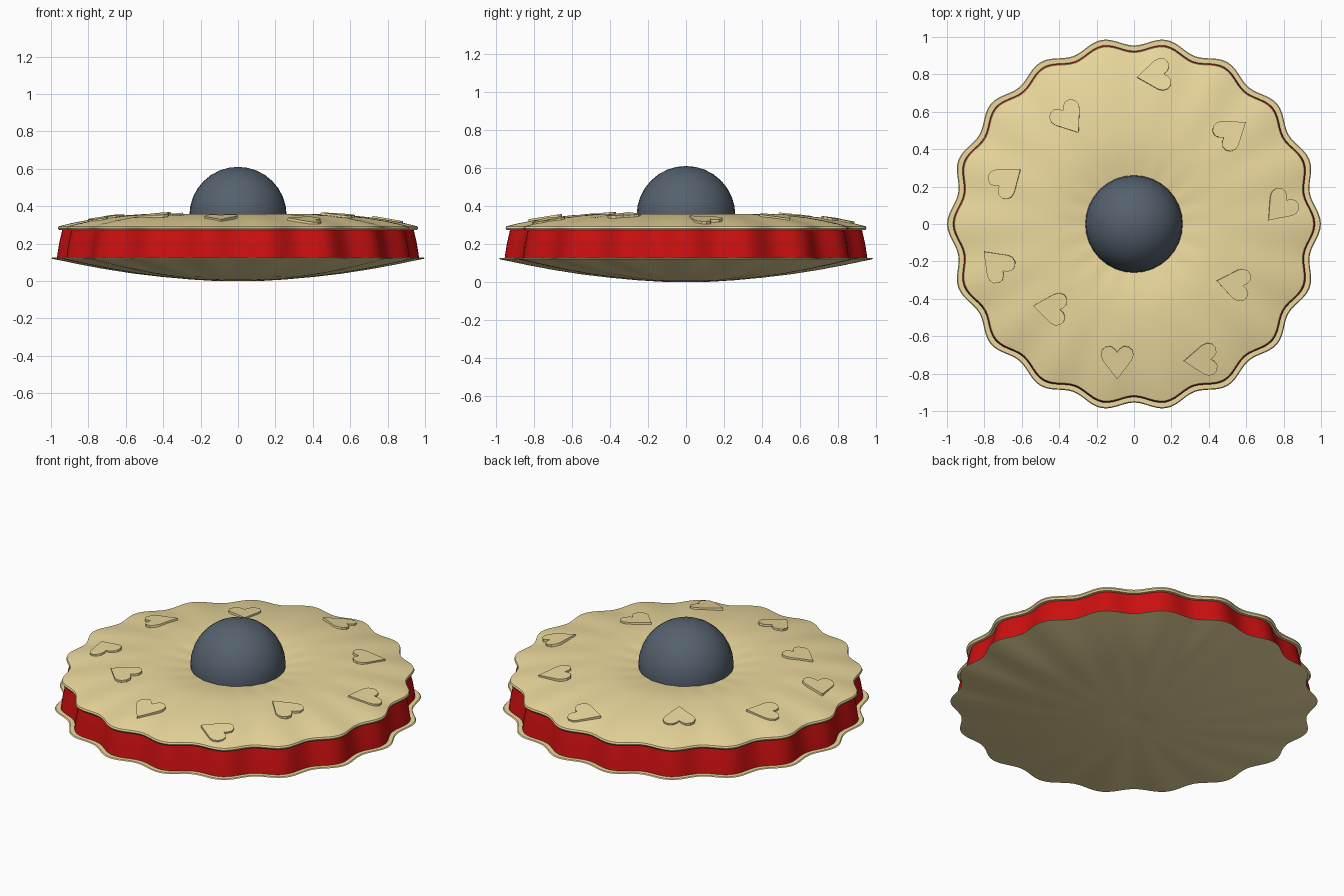
import bpy, bmesh, math
from mathutils import Matrix, Vector

if "Cube" in bpy.data.objects:
    bpy.data.objects.remove(bpy.data.objects["Cube"])

LOBES, SEG = 18, 216


def material(name, rgb):
    m = bpy.data.materials.new(name)
    m.diffuse_color = (*rgb, 1)
    m.use_nodes = True
    m.node_tree.nodes["Principled BSDF"].inputs["Base Color"].default_value = m.diffuse_color
    return m


biscuit = material("biscuit", (0.84, 0.70, 0.34))
jam = material("jam", (0.60, 0.005, 0.005))
slate = material("slate", (0.09, 0.12, 0.155))


def finish(obj, mat, angle=35):
    obj.data.materials.append(mat)
    bpy.ops.object.select_all(action='DESELECT')
    obj.select_set(True)
    bpy.context.view_layer.objects.active = obj
    bpy.ops.object.shade_smooth_by_angle(angle=math.radians(angle))


def from_bmesh(name, bm, mat):
    bmesh.ops.recalc_face_normals(bm, faces=bm.faces)
    me = bpy.data.meshes.new(name)
    bm.to_mesh(me)
    bm.free()
    obj = bpy.data.objects.new(name, me)
    bpy.context.collection.objects.link(obj)
    finish(obj, mat)
    return obj


def fluted(name, profile, mat, z_cap=None):
    """Spin an (r, z) profile with a scalloped radius; both ends are closed at the axis."""
    bm = bmesh.new()
    rings = []
    for r, z in profile:
        if r == 0:
            rings.append([bm.verts.new((0, 0, z))])
            continue
        ring = []
        for i in range(SEG):
            a = 2 * math.pi * i / SEG
            k = r * (1 + 0.023 * math.cos(LOBES * a))
            ring.append(bm.verts.new((k * math.cos(a), k * math.sin(a), z)))
        rings.append(ring)
    for a, b in zip(rings, rings[1:]):
        for i in range(SEG):
            j = (i + 1) % SEG
            if len(a) == 1:
                bm.faces.new((a[0], b[i], b[j]))
            elif len(b) == 1:
                bm.faces.new((a[i], a[j], b[0]))
            else:
                bm.faces.new((a[i], a[j], b[j], b[i]))
    return from_bmesh(name, bm, mat)


# Lower biscuit: shallow bowl with a tiny dimple underneath
fluted("lower_biscuit", [
    (0, 0.010), (0.05, 0.003), (0.12, 0.0), (0.25, 0.008), (0.4, 0.022), (0.55, 0.040),
    (0.7, 0.064), (0.82, 0.087), (0.92, 0.108), (0.977, 0.120), (0.972, 0.125), (0.9, 0.125), (0, 0.125)], biscuit)

# Red filling band
fluted("filling", [(0, 0.122), (0.947, 0.122), (0.935, 0.20), (0.918, 0.275), (0, 0.275)], jam)

# Upper biscuit: domed ring that dips towards the ball
top = [(0.938, 0.292), (0.88, 0.307), (0.8, 0.323), (0.7, 0.339), (0.6, 0.350), (0.5, 0.357),
       (0.42, 0.357), (0.34, 0.350), (0.26, 0.338), (0.15, 0.32), (0, 0.305)]
fluted("upper_biscuit", [(0, 0.272), (0.935, 0.272), (0.942, 0.282)] + top, biscuit)

# Ball in the centre
bpy.ops.mesh.primitive_uv_sphere_add(segments=32, ring_count=16, radius=0.26, location=(0, 0, 0.35))
ball = bpy.context.object
ball.name = "centre_ball"
finish(ball, slate)


def top_z(r):
    for (r1, z1), (r0, z0) in zip(top, top[1:]):
        if r0 <= r <= r1:
            return z0 + (z1 - z0) * (r - r0) / (r1 - r0)
    return top[0][1]


def heart(name, x, y, tip):
    """Thin heart, tip turned to the given angle in degrees, lying on the dome."""
    half = [(0, 0.05), (0.012, 0.068), (0.035, 0.083), (0.062, 0.080), (0.082, 0.062),
            (0.088, 0.035), (0.078, 0.008), (0, -0.095)]
    pts = half + [(-px, py) for px, py in half[-2:0:-1]]
    bm = bmesh.new()
    face = bm.faces.new([bm.verts.new((px, py, -0.014)) for px, py in pts])
    new = bmesh.ops.extrude_face_region(bm, geom=[face])["geom"]
    bmesh.ops.translate(bm, vec=(0, 0, 0.025),
                        verts=[v for v in new if isinstance(v, bmesh.types.BMVert)])
    r = math.hypot(x, y)
    slope = (top_z(r - 0.06) - top_z(r + 0.06)) / 0.12
    tilt = Vector((0, 0, 1)).rotation_difference(Vector((x / r * slope, y / r * slope, 1)))
    bm.transform(Matrix.Translation((x, y, top_z(r))) @ tilt.to_matrix().to_4x4()
                 @ Matrix.Rotation(math.radians(tip + 90), 4, 'Z'))
    from_bmesh(name, bm, biscuit)


# Scattered hearts: x, y, direction of the tip
for n, h in enumerate([(0.11, 0.795, 187), (0.52, 0.49, 35), (0.78, 0.09, 228), (0.535, -0.32, 170),
                       (0.36, -0.725, 184), (-0.09, -0.735, 270), (-0.445, -0.45, 172),
                       (-0.735, -0.215, 135), (-0.68, 0.235, 38), (-0.35, 0.565, 305)]):
    heart(f"heart_{n + 1}", *h)
